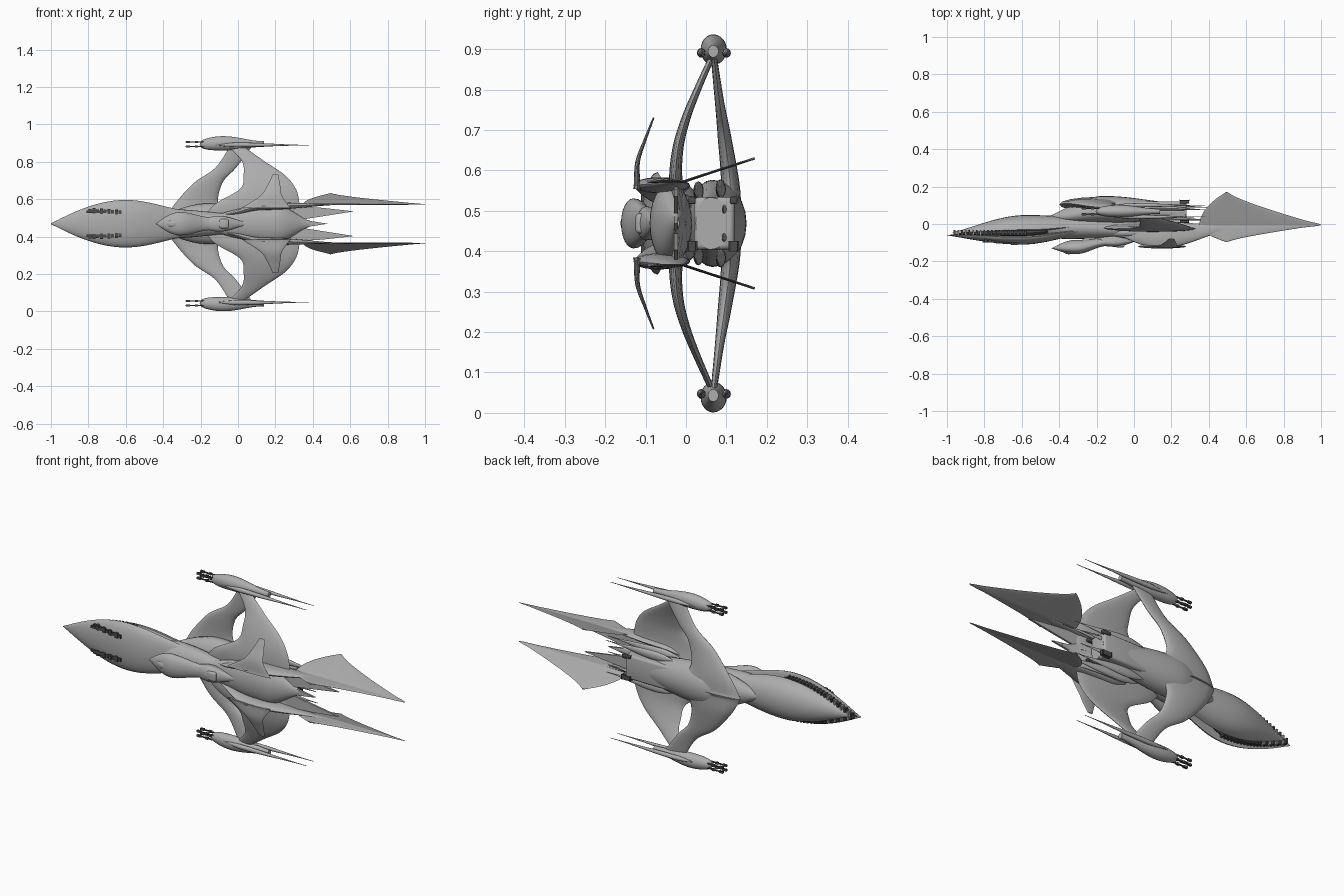
import bpy, bmesh, math
from mathutils import Vector

cube = bpy.data.objects.get("Cube")
if cube:
    bpy.data.objects.remove(cube, do_unlink=True)

MID = 0.469   # height of the mirror plane; side offsets are measured from it


def material(name, value):
    mat = bpy.data.materials.new(name)
    mat.use_nodes = True
    colour = (value, value, value, 1)
    mat.diffuse_color = colour
    mat.node_tree.nodes["Principled BSDF"].inputs["Base Color"].default_value = colour
    return mat


HULL = material("hull grey", 0.42)
DARK = material("dark metal", 0.07)


def finish(name, bm, mat):
    bmesh.ops.recalc_face_normals(bm, faces=bm.faces)
    mesh = bpy.data.meshes.new(name)
    bm.to_mesh(mesh)
    bm.free()
    mesh.materials.append(mat)
    part = bpy.data.objects.new(name, mesh)
    bpy.context.collection.objects.link(part)
    bpy.ops.object.select_all(action='DESELECT')
    part.select_set(True)
    bpy.context.view_layer.objects.active = part
    bpy.ops.object.shade_smooth_by_angle(angle=math.radians(40))


def skin(name, rings, mat):
    """Bridge equal rings of points into a closed solid."""
    bm = bmesh.new()
    loops = [[bm.verts.new(point) for point in ring] for ring in rings]
    for first, second in zip(loops, loops[1:]):
        for i in range(len(first)):
            bm.faces.new((first[i - 1], first[i], second[i], second[i - 1]))
    bm.faces.new(loops[0])
    bm.faces.new(loops[-1])
    finish(name, bm, mat)


def smooth(rows, steps=6):
    """Run a smooth curve through rows of equal length."""
    curve = []
    for i in range(len(rows) - 1):
        before, start = rows[max(0, i - 1)], rows[i]
        end, after = rows[i + 1], rows[min(len(rows) - 1, i + 2)]
        for step in range(steps):
            t = step / steps
            curve.append([q + t / 2 * (r - p + t * (2 * p - 5 * q + 4 * r - u + t * (3 * (q - r) + u - p)))
                          for p, q, r, u in zip(before, start, end, after)])
    return curve + [rows[-1]]


def ease(t):
    return (1 - math.cos(math.pi * t)) / 2


def spindle(name, start, peak, end, y, low, high, width, side=(0, 0, 0),
            nose=1.0, tail=0.0, mirror=1, mat=HULL, count=24, steps=12):
    """Streamlined body along x; y and side give the centre at start, peak and end."""
    rings = []
    for step in range(2 * steps + 1):
        rear = step > steps
        t = step / steps - rear
        a, b = (peak, end) if rear else (start, peak)
        size = tail + (1 - tail) * ease(1 - t) if rear else math.sin(math.pi / 2 * t) ** nose
        size = max(size, 0.02)
        cy, cz = (c[rear] + (c[rear + 1] - c[rear]) * ease(t) for c in (y, side))
        ring = []
        for i in range(count):
            angle = math.tau * i / count
            rise = math.sin(angle)
            ring.append((a + (b - a) * t, cy + rise * size * (high if rise > 0 else low),
                         MID + mirror * (cz + math.cos(angle) * size * width)))
        rings.append(ring)
    skin(name, rings, mat)


def wing(name, rows, root, tip, mirror=1):
    """Rows: leading x, trailing x, y, side offset. Thickness runs from root to tip."""
    rows = smooth(rows)
    rings = []
    for i, (lead, trail, y, z) in enumerate(rows):
        back, ahead = rows[max(0, i - 1)], rows[min(len(rows) - 1, i + 1)]
        span = Vector((ahead[2] - back[2], ahead[3] - back[3])).normalized()
        thick = root + (tip - root) * math.sqrt(i / (len(rows) - 1))
        ring = []
        for k in range(16):
            angle = math.tau * k / 16
            lift = math.sin(angle) * thick / 2
            ring.append((lead + (trail - lead) * ease(angle / math.pi),
                         y - span.y * lift, MID + mirror * (z + span.x * lift)))
        rings.append(ring)
    skin(name, rings, HULL)


def box(name, centre, size, mat=DARK, mirror=1, bevel=0.0):
    bm = bmesh.new()
    bmesh.ops.create_cube(bm, size=1)
    for vert in bm.verts:
        x, y, z = (c + s * k for c, s, k in zip(centre, size, vert.co))
        vert.co = (x, y, MID + mirror * z)
    if bevel:
        bmesh.ops.bevel(bm, geom=bm.edges[:], offset=bevel, segments=3, profile=0.5, affect='EDGES')
    finish(name, bm, mat)


def panel(name, outline, mirror=1):
    """Flat tail panel from an outline of x and side offset."""
    skin(name, [[(x, y, MID + mirror * z) for x, z in outline] for y in (-.03, -.02)], HULL)


# Head: shallow dorsal shell, deeper ventral shell, dark core showing in the seam
spindle("head_dorsal_shell", start=-1, peak=-.6, end=-.2, y=(-.06, -.07, -.03),
        low=.04, high=.01, width=.127, nose=.95, tail=.5)
spindle("head_ventral_shell", start=-.97, peak=-.57, end=-.2, y=(-.045, -.03, -.01),
        low=.01, high=.078, width=.108, nose=1.1, tail=.55)
spindle("head_core", start=-.98, peak=-.62, end=-.3, y=(-.055, -.05, -.03),
        low=.03, high=.032, width=.112, mat=DARK)
spindle("neck", start=-.6, peak=-.35, end=0, y=(-.03, -.02, -.03),
        low=.06, high=.06, width=.077, tail=.7)

# Cockpit pod on the dorsal ridge
spindle("cockpit_pod", start=-.44, peak=-.31, end=-.14, y=(-.13, -.13, -.1),
        low=.031, high=.045, width=.062, tail=.55)
spindle("cockpit_fairing", start=-.24, peak=-.1, end=.06, y=(-.1, -.1, -.08),
        low=.022, high=.06, width=.042, tail=.2)
spindle("canopy", start=-.39, peak=-.35, end=-.3, y=(-.146, -.15, -.15),
        low=.012, high=.01, width=.02, tail=.5)
box("spine_joint", (-.075, -.1, 0), (.05, .05, .05), HULL, bevel=.01)

# Main body: dorsal deck, ventral keel and engine block
spindle("dorsal_deck", start=-.2, peak=.2, end=.42, y=(-.05, -.04, -.022),
        low=.05, high=.055, width=.1, nose=.7, tail=.1)
spindle("ventral_keel", start=-.48, peak=-.16, end=.28, y=(.03, .065, .06),
        low=.06, high=.085, width=.108, tail=.6)
box("engine_block", (.13, .07, 0), (.3, .1, .13), HULL, bevel=.012)
panel("tail_centre_panel", [(.2, -.07), (.34, -.022), (.48, 0), (.34, .022), (.2, .07)])

for m, label in ((1, "upper"), (-1, "lower")):
    # Cannon slots sunk in the dorsal shell
    for i in range(9):
        odd = i % 2
        box("slot_block_" + label, (-.79 + i * .02, -.085 - i * .002, .07 - i * .001),
            (.016, .02 + odd * .004, .018 + odd * .01), mirror=m)
    box("slot_barrel_" + label, (-.72, -.094, .064), (.18, .01, .012), mirror=m)

    # Seam machinery tucked behind the lip of the dorsal shell
    for i in range(20):
        x = -.96 + i * .02
        reach = .117 * math.sin(math.pi / 2 * min(1, (x + 1) / .4)) - .014
        pale = i % 2 and x < -.8
        box("seam_rib_" + label, (x, -.047, reach), (.009, .028, .02), HULL if pale else DARK, m)

    # Dorsal crescent wing, carried through the centre
    wing("dorsal_wing_" + label, [
        (-.2, .34, -.01, 0), (-.13, .33, -.025, .1), (.01, .31, -.02, .185),
        (.03, .25, 0, .26), (.02, .14, .03, .335), (-.06, .02, .068, .42)], .05, .014, m)

    # Ventral swept arm
    wing("ventral_arm_" + label, [
        (-.4, .02, .105, 0), (-.35, -.1, .11, .09), (-.24, -.085, .095, .215),
        (-.12, -.01, .083, .3), (-.04, .08, .068, .42)], .08, .014, m)

    # Wing tip gun pod with twin spikes and four barrels
    spindle("tip_pod_" + label, start=-.205, peak=-.08, end=.14, y=(.067, .067, .067),
            side=(.425, .43, .426), low=.031, high=.034, width=.038, nose=.32, tail=.4, mirror=m)
    for y in (.038, .1):
        spindle("pod_spike_" + label, start=-.12, peak=0, end=.38, y=(y, y, y),
                side=(.42, .422, .42), low=.011, high=.011, width=.012, tail=.12, mirror=m, count=12)
    for y in (.052, .082):
        for z in (.413, .437):
            for piece, x, length, thick in (("barrel", -.23, .1, .006), ("muzzle", -.268, .022, .011),
                                            ("collar", -.222, .016, .011)):
                box("gun_" + piece + "_" + label, (x, y, z), (length, thick, thick), mirror=m)

    # Boom, dorsal fin and long tail blade
    spindle("boom_" + label, start=-.08, peak=.14, end=.6, y=(-.06, -.07, -.015),
            side=(.05, .094, .104), low=.06, high=.08, width=.02, tail=.08, mirror=m)
    wing("dorsal_fin_" + label, [
        (.02, .28, -.12, .085), (.12, .235, -.12, .15), (.16, .225, -.1, .21),
        (.185, .215, -.08, .262)], .022, .004, m)
    blade = []
    for i in range(-6, 9):
        t = abs(i) / (6 if i < 0 else 8)
        height, flare = (-.09, 0) if i < 0 else (.175, .057)
        blade.append((.35 + .14 * t * t, .5 + .5 * (1 - t) ** 1.25,
                      height * t - .005, .104 + flare * t))
    wing("tail_blade_" + label, blade, .008, .006, m)

    # Pointed panels and spines along the tail
    panel("tail_spike_" + label, [(.2, .03), (.34, .022), (.62, .066), (.45, .085), (.2, .1)], m)
    for y, z, tip in ((.1, .035, .4), (.085, .085, .42), (.03, .08, .45)):
        spindle("ventral_spine_" + label, start=0, peak=.12, end=tip, y=(y, y, y - .01),
                side=(z, z, z), low=.012, high=.014, width=.024, tail=.08, mirror=m, count=12)

    # Thrusters at the corners of the engine block
    for y in (.015, .118):
        box("corner_thruster_" + label, (.27, y, .057), (.05, .018, .018), mirror=m, bevel=.004)
